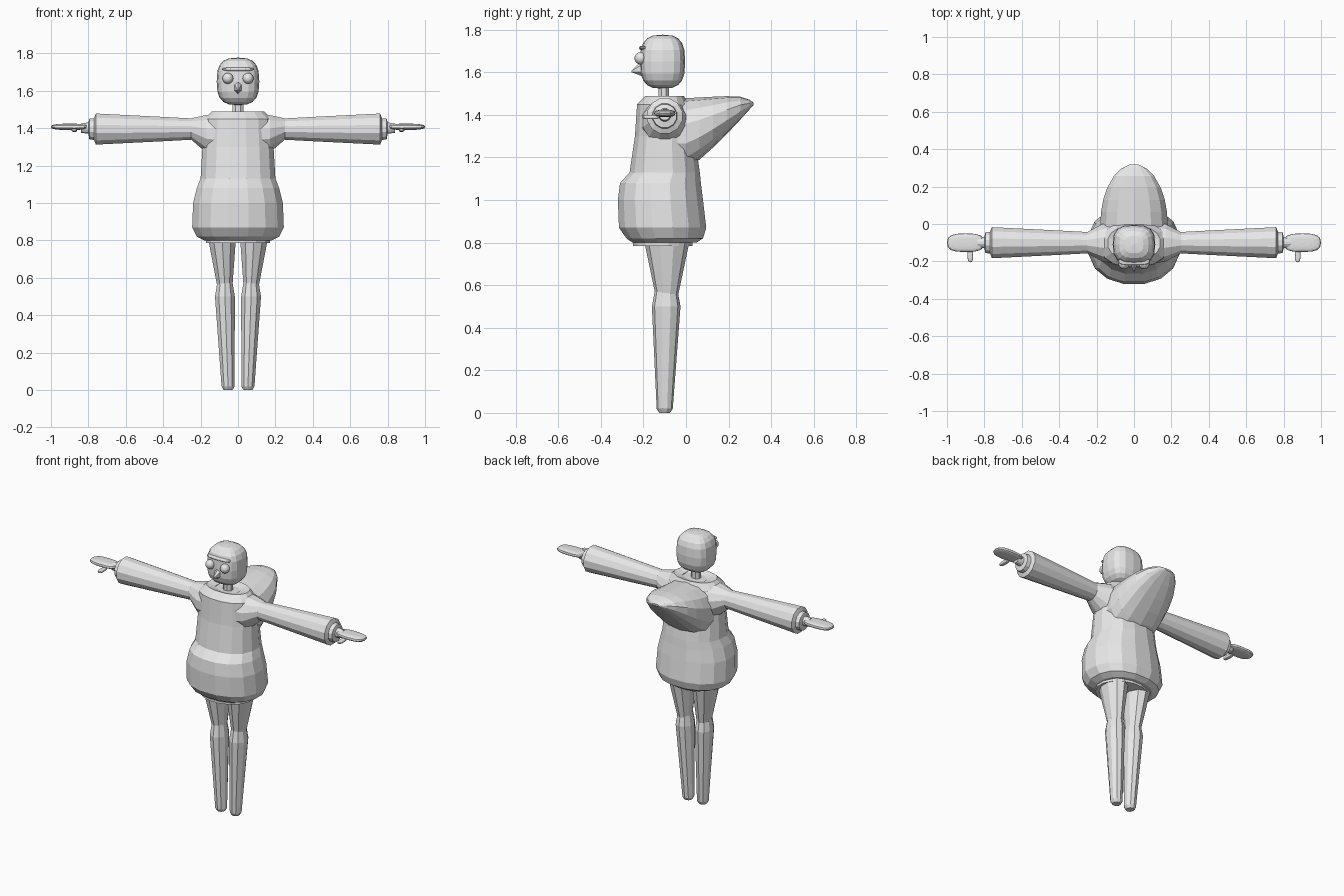
import bpy, bmesh
from math import sin, cos, pi, sqrt, copysign

default_cube = bpy.data.objects.get("Cube")
if default_cube:
    bpy.data.objects.remove(default_cube)

brightness = 0.8
grey_colour = (brightness, brightness, brightness, 1)
grey = bpy.data.materials.new("plain grey")
grey.use_nodes = True
grey.diffuse_color = grey_colour
grey.node_tree.nodes["Principled BSDF"].inputs["Base Color"].default_value = grey_colour


def finish(name, bm, mirror):
    """Turn a bmesh into a named grey object, mirrored to the other side if asked."""
    bmesh.ops.recalc_face_normals(bm, faces=bm.faces)
    mesh = bpy.data.meshes.new(name)
    bm.to_mesh(mesh)
    bm.free()
    mesh.materials.append(grey)
    part = bpy.data.objects.new(name, mesh)
    bpy.context.collection.objects.link(part)
    if mirror:
        part.modifiers.new("mirror", 'MIRROR').use_mirror_merge = False
    return part


def squared(value, power):
    """Push a sine or cosine outwards, so that a circle becomes boxier."""
    return copysign(abs(value) ** power, value)


def loft(name, axis, rings, sides=12, power=1, mirror=False):
    """Skin rings (position, centre_a, centre_b, radius_a, radius_b) along an axis;
    a and b are the two remaining axes in x, y, z order."""
    bm = bmesh.new()
    loops = []
    for position, centre_a, centre_b, radius_a, radius_b in rings:
        loop = []
        for side in range(sides):
            angle = pi * (side * 2 + 1) / sides
            widest = cos(pi / sides)
            co = [centre_a + radius_a * squared(cos(angle) / widest, power),
                  centre_b + radius_b * squared(sin(angle) / widest, power)]
            co.insert("xyz".index(axis), position)
            loop.append(bm.verts.new(co))
        loops.append(loop)
    for lower, upper in zip(loops, loops[1:]):
        for side in range(sides):
            following = (side + 1) % sides
            bm.faces.new((lower[side], lower[following], upper[following], upper[side]))
    bm.faces.new(loops[0])
    bm.faces.new(loops[-1])
    return finish(name, bm, mirror)


def blob(name, centre, radii, power=0.7, mirror=False):
    """Rounded box made from a sphere."""
    bm = bmesh.new()
    bmesh.ops.create_uvsphere(bm, u_segments=16, v_segments=10, radius=1)
    for vert in bm.verts:
        vert.co = [middle + radius * squared(value, power)
                   for middle, radius, value in zip(centre, radii, vert.co)]
    return finish(name, bm, mirror)


# Baggy sweater: height, half width, depth centre, half depth
sweater_rings = [
    (0.8, 0.18, -0.1, 0.15),
    (0.82, 0.22, -0.1, 0.18),
    (0.87, 0.245, -0.11, 0.205),
    (1, 0.24, -0.12, 0.2),
    (1.08, 0.22, -0.12, 0.19),
    (1.13, 0.2, -0.1, 0.165),
    (1.3, 0.19, -0.1, 0.14),
    (1.45, 0.18, -0.11, 0.12),
    (1.49, 0.14, -0.1, 0.09),
    (1.475, 0.07, -0.1, 0.05),
]
loft("sweater", 'z', [(height, 0, middle, width, depth)
                      for height, width, middle, depth in sweater_rings], sides=16, power=0.9)
loft("hem_band", 'z', [(height, 0, -0.11, 0.17, 0.14) for height in (0.785, 0.83)], sides=16)

# Hood hanging behind: elliptical outline, nearly level top, rising underside
hood_length = 0.32
hood_rings = []
for reach in (-0.2, 0, 0.2, 0.4, 0.6, 0.8, 0.93, 0.99):
    top = 1.475 + 0.02 * reach - 0.04 * reach ** 8
    bottom = 1.15 + 0.3 * max(reach, 0) ** 1.2
    width = 0.18 * sqrt(1 - reach ** 2)
    hood_rings.append((reach * hood_length, 0, (top + bottom) / 2, width, (top - bottom) / 2))
loft("hood", 'y', hood_rings, sides=14, power=0.85)

# Sleeve, rolled cuff and wrist: distance out, height, radius
arm_rings = [
    (0.08, 1.365, 0.115),
    (0.17, 1.37, 0.1),
    (0.25, 1.395, 0.057),
    (0.4, 1.395, 0.065),
    (0.76, 1.395, 0.083),
    (0.77, 1.395, 0.058),
    (0.795, 1.395, 0.055),
    (0.8, 1.4, 0.03),
    (0.84, 1.4, 0.025),
]
loft("sleeve", 'x', [(out, -0.1, height, radius, radius)
                     for out, height, radius in arm_rings], mirror=True)

# Flat mitten hands with the thumb pointing forward
blob("hand", (0.9, -0.1, 1.407), (0.1, 0.05, 0.017), mirror=True)
blob("thumb", (0.875, -0.165, 1.39), (0.015, 0.04, 0.01), mirror=True)

# Legs: thigh overlapping a separate shin
loft("thigh", 'z', [
    (0.55, 0.07, -0.09, 0.04, 0.05),
    (0.8, 0.085, -0.09, 0.073, 0.1),
], sides=10, mirror=True)
loft("shin", 'z', [
    (0, 0.053, -0.1, 0.024, 0.024),
    (0.02, 0.053, -0.1, 0.035, 0.036),
    (0.5, 0.07, -0.093, 0.053, 0.064),
    (0.58, 0.07, -0.093, 0.04, 0.05),
], sides=10, mirror=True)

# Neck, rounded box head and brow ridge
loft("neck", 'z', [(height, 0, -0.105, 0.03, 0.025) for height in (1.45, 1.56)], sides=8)
blob("head", (0, -0.11, 1.65), (0.114, 0.106, 0.127))
blob("brow", (0, -0.2, 1.715), (0.085, 0.02, 0.01))

# Wedge nose and round eyes
loft("nose", 'y', [
    (-0.255, 0, 1.605, 0.004, 0.004),
    (-0.2, 0, 1.62, 0.022, 0.035),
], sides=6)
eyes = blob("eyes", (0.054, -0.213, 1.666), (0.029, 0.029, 0.029), power=1, mirror=True)
for face in eyes.data.polygons:
    face.use_smooth = True
